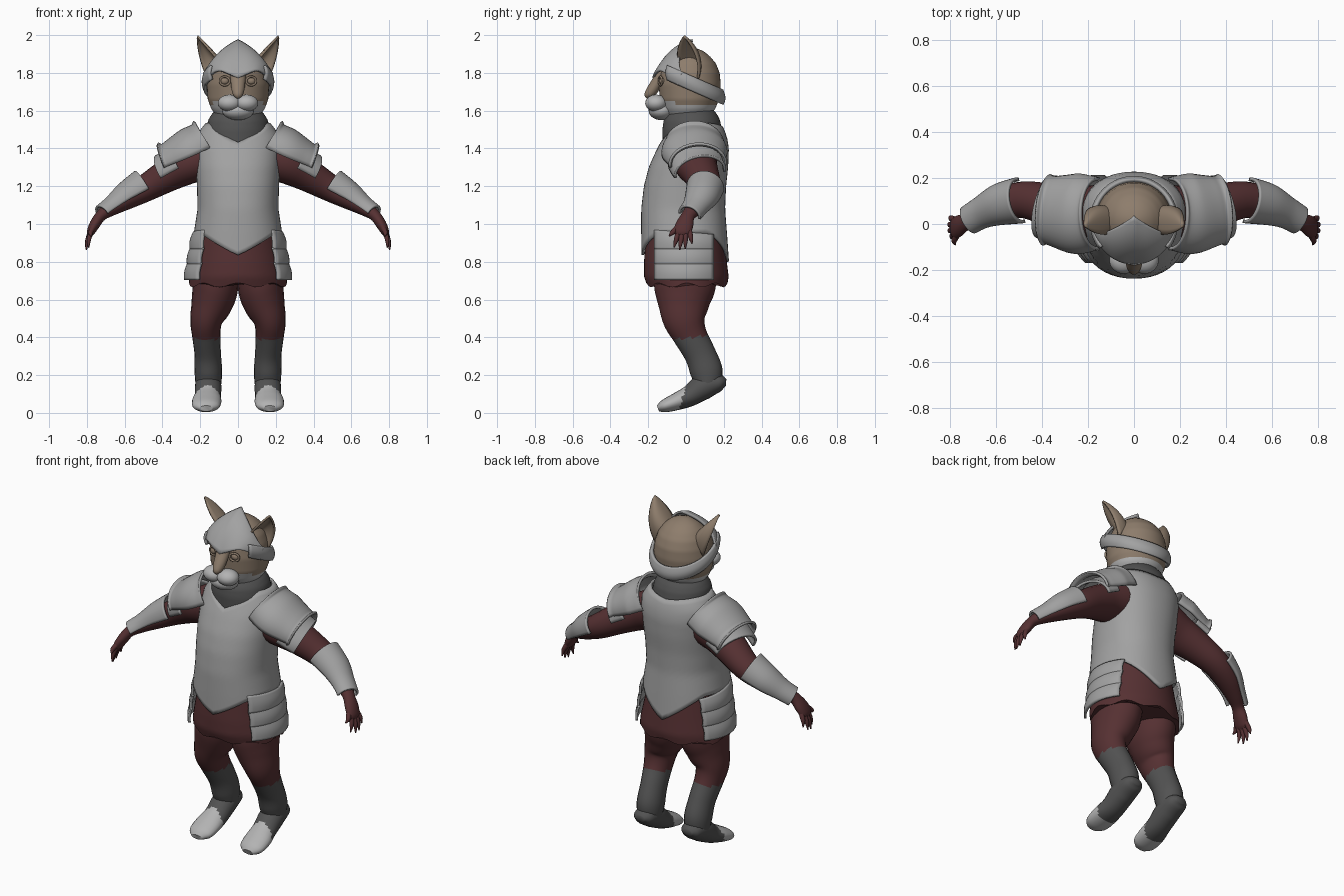
import bpy, bmesh, math
from mathutils import Vector as V

if "Cube" in bpy.data.objects:
    bpy.data.objects.remove(bpy.data.objects["Cube"])

def material(name, r, g, b):
    m = bpy.data.materials.new(name)
    m.diffuse_color = (r, g, b, 1)
    m.use_nodes = True
    m.node_tree.nodes["Principled BSDF"].inputs["Base Color"].default_value = m.diffuse_color
    return m

STEEL = material("steel", .36, .36, .36)
CLOTH = material("maroon_cloth", .092, .03, .032)
DARK = material("dark_grey", .085, .085, .085)
FUR = material("tan_fur", .27, .205, .15)
PALE = material("pale_fur", .45, .45, .45)

def grid(name, f, nu, nv, mats, closed=False, caps=False, thick=0, mirror=False, paint=None):
    """Surface f(u, v), u and v in 0..1; closed wraps u."""
    bm = bmesh.new()
    cols = nu if closed else nu + 1
    rows = [[bm.verts.new(f(i / nu, j / nv)) for i in range(cols)] for j in range(nv + 1)]
    for j in range(nv):
        for i in range(nu):
            k = (i + 1) % cols
            bm.faces.new((rows[j][i], rows[j][k], rows[j + 1][k], rows[j + 1][i]))
    if caps:
        bm.faces.new(rows[0])
        bm.faces.new(rows[-1])
    bmesh.ops.remove_doubles(bm, verts=bm.verts, dist=1e-5)
    bmesh.ops.recalc_face_normals(bm, faces=bm.faces)
    if paint:
        for face in bm.faces:
            face.material_index = paint(face.calc_center_median())
    me = bpy.data.meshes.new(name)
    bm.to_mesh(me)
    bm.free()
    for m in mats:
        me.materials.append(m)
    me.shade_smooth()
    me.set_sharp_from_angle(angle=math.radians(50))
    ob = bpy.data.objects.new(name, me)
    bpy.context.collection.objects.link(ob)
    if thick:
        s = ob.modifiers.new("thickness", 'SOLIDIFY')
        s.thickness, s.offset = thick, 0
    if mirror:
        ob.modifiers.new("mirror", 'MIRROR').use_mirror_merge = False
    return ob

def spline(pts, t):
    """Catmull-Rom through tuples."""
    n = len(pts) - 1
    i = min(int(t * n), n - 1)
    t = t * n - i
    a, b, c, d = (pts[max(0, min(n, k))] for k in (i - 1, i, i + 1, i + 2))
    return [.5 * (2 * q + (r - p) * t + (2 * p - 5 * q + 4 * r - s) * t * t
                  + (3 * q - p - 3 * r + s) * t ** 3) for p, q, r, s in zip(a, b, c, d)]

def profile(table, z):
    """Linear lookup of (z, half width, front y, back y)."""
    z = max(table[0][0], min(table[-1][0], z))
    for a, b in zip(table, table[1:]):
        if z <= b[0]:
            k = (z - a[0]) / (b[0] - a[0])
            return [p + (q - p) * k for p, q in zip(a[1:], b[1:])]

def body(name, table, mats, lo=None, hi=None, power=1.0, nv=24, **kw):
    """Upright shell; lo and hi give its edge heights from s=|sin|, c=cos (1 = front)."""
    def f(u, v):
        a = u * math.tau
        s, c = math.sin(a), math.cos(a)
        z0 = lo(abs(s), c) if lo else table[0][0]
        z1 = hi(abs(s), c) if hi else table[-1][0]
        z = z0 + (z1 - z0) * v
        rx, yf, yb = profile(table, z)
        px = math.copysign(abs(s) ** power, s)
        py = math.copysign(abs(c) ** power, c)
        return rx * px, (yf + yb) / 2 - py * (yb - yf) / 2, z
    return grid(name, f, 48, nv, mats, closed=True, **kw)

def tube(name, pts, ref, mats, nu=20, nv=24, arc=None, **kw):
    """Tube through (x, y, z, ru, rv); ref sets the u axis; arc gives an open plate."""
    def f(u, v):
        x, y, z, ru, rv = spline(pts, v)
        p = V((x, y, z))
        t = (V(spline(pts, min(1, v + .04))[:3]) - V(spline(pts, max(0, v - .04))[:3])).normalized()
        ux = (V(ref) - t * V(ref).dot(t)).normalized()
        vx = t.cross(ux)
        a = math.radians(arc[0] + (arc[1] - arc[0]) * u) if arc else u * math.tau
        return p + ux * ru * math.cos(a) + vx * rv * math.sin(a)
    return grid(name, f, nu, nv, mats, closed=not arc, caps=not arc, **kw)

def ball(name, c, r, mat, mirror=False):
    def f(u, v):
        a, b = u * math.tau, (v - .5) * math.pi
        return (c[0] + r[0] * math.cos(b) * math.cos(a), c[1] + r[1] * math.cos(b) * math.sin(a),
                c[2] + r[2] * math.sin(b))
    return grid(name, f, 24, 14, [mat], closed=True, mirror=mirror)

X, Y = (1, 0, 0), (0, 1, 0)

# Legs, boots and pale toes
tube("leg_and_boot", [(.115, 0, .76, .12, .17), (.122, -.008, .65, .12, .16), (.142, -.012, .57, .108, .135),
     (.168, -.008, .49, .086, .112), (.168, .022, .41, .075, .09), (.16, .075, .31, .07, .083),
     (.157, .108, .22, .073, .086), (.157, .115, .15, .068, .07)], X, [CLOTH, DARK], nv=42, mirror=True,
     paint=lambda c: 1 if c.z < .40 + .15 * (c.y - .03) else 0)
tube("foot", [(.157, .212, .16, .03, .018), (.157, .18, .16, .06, .045), (.158, .10, .142, .07, .068),
     (.16, .02, .09, .07, .056), (.166, -.05, .06, .078, .046), (.169, -.115, .036, .07, .034),
     (.169, -.148, .023, .035, .017)], X, [DARK, PALE], nv=36, mirror=True,
     paint=lambda c: 1 if c.y < -.025 + .3 * (c.z - .06) else 0)

# Tunic skirt
body("tunic_skirt", [(.66, .262, -.2, .215), (.72, .257, -.222, .226), (.8, .24, -.222, .216),
     (.95, .208, -.212, .198), (1.1, .18, -.2, .18)], [CLOTH],
     lo=lambda s, c: .677 + .012 * math.cos(8 * math.acos(max(-1, min(1, c)))), caps=True)

# Breastplate and backplate with pointed lower edges
body("cuirass", [(.78, .24, -.228, .222), (.95, .227, -.23, .21), (1.08, .207, -.23, .2),
     (1.2, .21, -.216, .205), (1.3, .216, -.19, .216), (1.4, .22, -.145, .22), (1.46, .215, -.11, .21),
     (1.5, .19, -.09, .195), (1.55, .15, -.07, .17)], [STEEL], thick=.014, power=.9,
     lo=lambda s, c: (.835 if c > 0 else .80) + (.115 if c > 0 else .15) * min(1, s / .85),
     hi=lambda s, c: 1.53 - (.10 if c > 0 else .02) * max(0, 1 - s / .85))

# Collar
body("collar", [(1.41, .17, -.122, .19), (1.5, .168, -.125, .19), (1.55, .158, -.118, .18),
     (1.58, .14, -.1, .165), (1.61, .11, -.08, .14)], [DARK], nv=12, caps=True,
     lo=lambda s, c: 1.5 - .08 * max(0, c))

# Hip plates: three overlapping lames per side
for k in range(3):
    def lame(u, v, k=k):
        y = -.165 + .31 * u
        z = .955 - .08 * k - .09 * v + (.012 * (1 - 2 * u) if k == 0 else 0) * (1 - v)
        x = .232 + .014 * k + .018 * v + .008 * math.sin(math.pi * v)
        return x * math.sqrt(1 - (y / .245) ** 2), y, z
    grid("hip_plate_%d" % (k + 1), lame, 16, 8, [STEEL], thick=.014, mirror=True)

# Arms, hands and fingers
arm = [(.15, .05, 1.36, .12, .12), (.25, .05, 1.32, .115, .105), (.36, .08, 1.265, .095, .09),
       (.48, .105, 1.195, .08, .073), (.58, .085, 1.14, .07, .06), (.67, .045, 1.085, .05, .042)]
tube("arm", arm + [(.725, .012, 1.045, .036, .03), (.757, -.006, 1.0, .046, .028),
     (.778, -.02, .96, .046, .022), (.785, -.024, .94, .03, .012)], Y, [CLOTH], nv=36, mirror=True)
tips = [(.775, -.09, .935), (.79, -.064, .875), (.803, -.034, .862), (.805, -.004, .868), (.798, .032, .895)]
for k, tip in enumerate(tips):
    b = V((.77, -.052 + .017 * k, .975))
    m = b.lerp(V(tip), .55) + V((.008, 0, 0))
    tube("finger_%d" % (k + 1), [(*b, .014, .014), (*m, .013, .012), (*tip, .003, .003)], Y, [CLOTH],
         nu=10, nv=8, mirror=True)

# Forearm guard and layered shoulder guard
tube("forearm_guard", [(.495, .103, 1.195, .094, .094), (.58, .085, 1.145, .084, .078),
     (.66, .05, 1.09, .064, .056), (.715, .018, 1.05, .058, .05)], Y, [STEEL], arc=(-12, 192),
     thick=.014, mirror=True)
tube("shoulder_guard", [(.158, .045, 1.42, .15, .142), (.185, .045, 1.405, .158, .128),
     (.25, .045, 1.375, .168, .128), (.33, .055, 1.34, .15, .108), (.365, .06, 1.325, .142, .1),
     (.382, .062, 1.318, .15, .116)], Y, [STEEL], arc=(-8, 188), thick=.014, mirror=True)
tube("shoulder_lower_plate", [(.30, .055, 1.32, .145, .11), (.35, .065, 1.292, .14, .1),
     (.385, .075, 1.272, .135, .098)], Y, [STEEL], arc=(-8, 188), nv=10, thick=.014, mirror=True)

# Head with pale jaw
skull = [(1.555, .075, -.08, .08), (1.575, .115, -.1, .125), (1.61, .142, -.12, .155), (1.66, .16, -.138, .175),
         (1.74, .165, -.145, .184), (1.80, .155, -.138, .178), (1.85, .137, -.112, .158),
         (1.89, .108, -.08, .125), (1.92, .07, -.04, .085), (1.937, .02, .005, .035)]
body("head", skull, [FUR, PALE], nv=36, caps=True,
     paint=lambda c: 1 if c.z < 1.632 + .02 * (c.y < -.05) else 0)
ball("muzzle_cheek", (.045, -.158, 1.64), (.062, .058, .045), PALE, True)
ball("chin", (0, -.13, 1.6), (.085, .068, .05), PALE)
tube("nose_bridge", [(0, -.125, 1.81, .045, .03), (0, -.145, 1.765, .04, .03), (0, -.178, 1.71, .034, .03),
     (0, -.2, 1.682, .024, .022), (0, -.205, 1.665, .008, .006)], X, [FUR], mirror=False)
ball("eye", (.07, -.127, 1.757), (.022, .016, .02), FUR, True)
tube("eyelid", [(.07 + .026 * math.cos(a), -.135 + .008 * math.cos(a), 1.757 + .023 * math.sin(a), .006, .006)
     for a in [i * math.tau / 16 for i in range(17)]], Y, [FUR], nu=8, nv=32, mirror=True)

# Cupped ears
def bez(a, b, c, t):
    return V(a) * (1 - t) ** 2 + V(b) * 2 * t * (1 - t) + V(c) * t * t
def ear(u, v):
    tip = (.215, -.01, 1.995)
    p = bez((.10, -.04, 1.86), (.155, -.06, 1.93), tip, v)
    q = bez((.07, .11, 1.89), (.14, .12, 1.95), tip, v)
    r = bez((.158, .06, 1.76), (.215, .09, 1.88), tip, v)
    return bez(p, q, r, u)
grid("ear", ear, 12, 14, [FUR], thick=.012, mirror=True)

# Helmet: pointed brow plate and a band round the back of the head
low = [(0, -.172, 1.772), (.05, -.163, 1.795), (.1, -.137, 1.81), (.14, -.095, 1.79), (.17, -.04, 1.735)]
mid = [(0, -.1, 1.94), (.07, -.1, 1.91), (.125, -.085, 1.87), (.155, -.07, 1.83), (.182, -.035, 1.78)]
top = [(0, .035, 1.972), (.06, -.005, 1.935), (.11, -.03, 1.89), (.15, -.035, 1.84), (.18, -.02, 1.795)]
def brow(u, v):
    k = abs(2 * u - 1)
    p = bez(spline(low, k), spline(mid, k), spline(top, k), v)
    return (math.copysign(p.x, u - .5), p.y, p.z)
grid("helmet_brow", brow, 32, 14, [STEEL], thick=.014)
def band(u, v):
    a = math.radians(-128 + 256 * u)
    x, y = math.sin(a), math.cos(a)
    r = 1 + .06 * math.sin(math.pi * v)
    yy = .012 + .178 * y * r
    return .174 * x * r, yy, 1.757 - .45 * (yy + .0) + .037 * (2 * v - 1)
grid("helmet_band", band, 48, 8, [STEEL], thick=.016)
